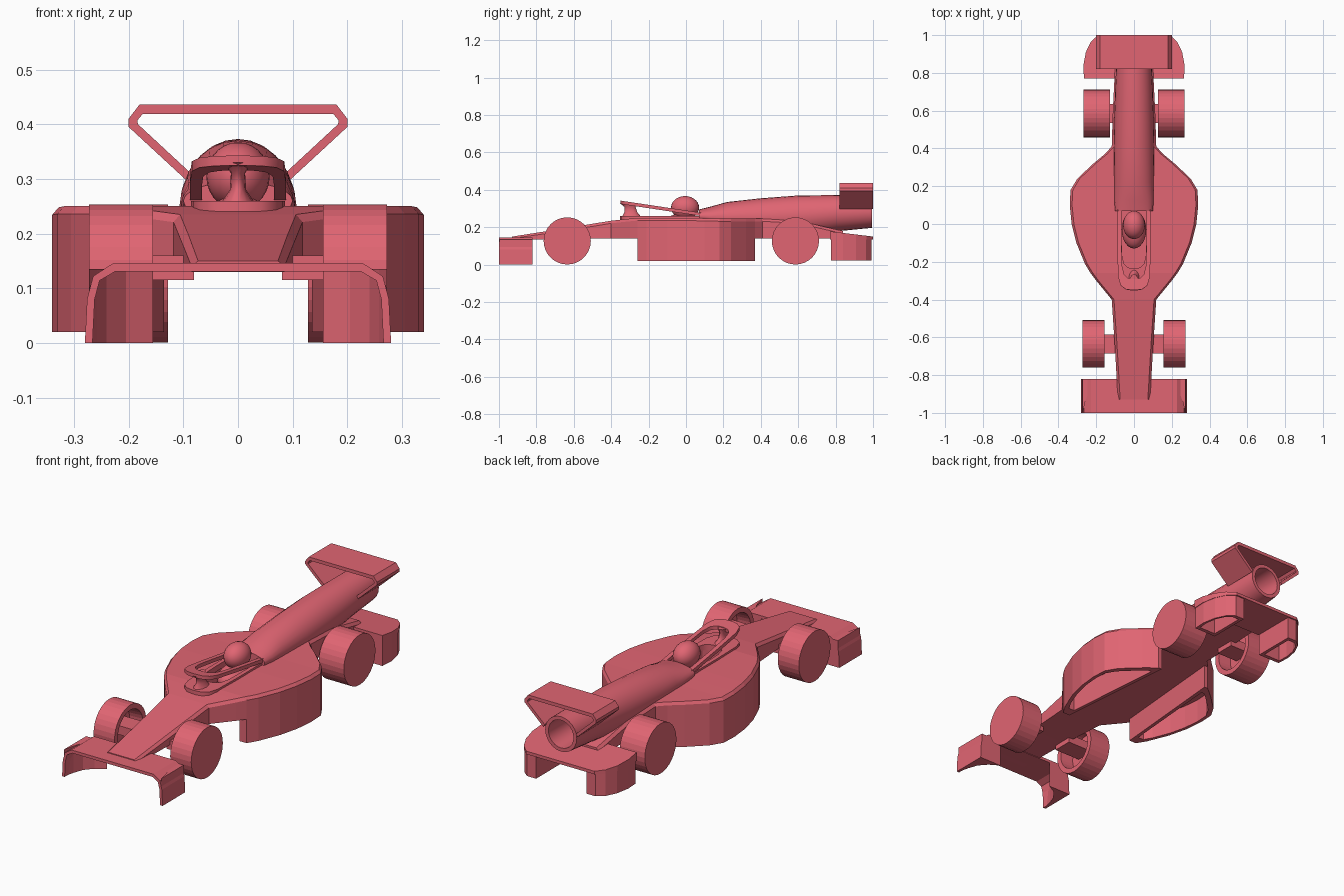
import bpy, bmesh, math

if "Cube" in bpy.data.objects:
    bpy.data.objects.remove(bpy.data.objects["Cube"])

red = bpy.data.materials.new("red_paint")
red.diffuse_color = (0.75, 0.13, 0.17, 1)
red.use_nodes = True
red.node_tree.nodes["Principled BSDF"].inputs["Base Color"].default_value = red.diffuse_color


def make(name, verts, faces, smooth=None):
    me = bpy.data.meshes.new(name)
    me.from_pydata(verts, [], faces)
    bm = bmesh.new()
    bm.from_mesh(me)
    bmesh.ops.recalc_face_normals(bm, faces=bm.faces)
    bm.to_mesh(me)
    bm.free()
    me.materials.append(red)
    ob = bpy.data.objects.new(name, me)
    bpy.context.collection.objects.link(ob)
    if smooth:
        bpy.ops.object.select_all(action='DESELECT')
        ob.select_set(True)
        bpy.context.view_layer.objects.active = ob
        bpy.ops.object.shade_smooth_by_angle(angle=math.radians(smooth))
    return ob


def loft(name, rings, loop=False, smooth=None):
    """Skin equal-sized rings; loop joins last to first, otherwise ends are capped."""
    n, m = len(rings[0]), len(rings)
    verts = [p for r in rings for p in r]
    faces = []
    for i in range(m if loop else m - 1):
        a, b = i * n, ((i + 1) % m) * n
        faces += [(a + k, a + (k + 1) % n, b + (k + 1) % n, b + k) for k in range(n)]
    if not loop:
        faces += [tuple(range(n)), tuple(range((m - 1) * n, m * n))]
    return make(name, verts, faces, smooth)


def at_z(outline, z):
    return [(x, y, z(y) if callable(z) else z) for x, y in outline]


def inset(outline, fx, fy):
    cx = sum(p[0] for p in outline) / len(outline)
    cy = (min(p[1] for p in outline) + max(p[1] for p in outline)) / 2
    return [(cx + (x - cx) * fx, cy + (y - cy) * fy) for x, y in outline]


def wall(name, outer, inner, z0, z1, smooth=None):
    return loft(name, [at_z(outer, z0), at_z(outer, z1), at_z(inner, z1), at_z(inner, z0)], True, smooth)


def extrude_y(name, profile, y0, y1):
    return loft(name, [[(x, y, z) for x, z in profile] for y in (y0, y1)])


def box(name, x0, x1, y0, y1, z0, z1):
    return extrude_y(name, [(x0, z0), (x1, z0), (x1, z1), (x0, z1)], y0, y1)


def mirror_pts(half):
    return half + [(-x, y) for x, y in reversed(half)]


def u_shape(w, front, rear):
    return mirror_pts([(w, rear), (w, (front + rear) / 2), (w * 0.96, front + 0.07),
                       (w * 0.8, front + 0.025), (w * 0.5, front + 0.005), (w * 0.15, front)])


def circle(x, r, cy, cz, n=32):
    return [(x, cy + r * math.cos(2 * math.pi * k / n), cz + r * math.sin(2 * math.pi * k / n)) for k in range(n)]


# main hull with nose and flared sides: y, half width, top
hull = [(-0.93, .085, .15), (-.64, .102, .196), (-.4, .118, .235), (-.3, .2, .246), (-.26, .23, .25),
        (-.21, .26, .25), (-.1, .305, .25), (0, .33, .25), (.1, .34, .248), (.18, .336, .246),
        (.24, .3, .246), (.32, .215, .246), (.37, .155, .246), (.41, .118, .246), (.6, .112, .235), (.84, .1, .18)]
rings = []
for y, w, t in hull:
    b = .13 if y < -.9 else .14
    half = [(w, b), (w, max(t - .014, b + .01)), (w - .012, t)]
    rings.append([(x, y, z) for x, z in mirror_pts(half)])
body = loft("main_body", rings)

# cockpit opening
cutter = loft("cockpit_cutter", [at_z(u_shape(.07, -.235, .09), z) for z in (.175, .4)])
cutter.hide_render = True
cutter.hide_set(True)
cut = body.modifiers.new("cockpit", 'BOOLEAN')
cut.object = cutter
cut.operation = 'DIFFERENCE'
cut.solver = 'EXACT'

# engine cover ending in an open exhaust tube: y, half width, half height, centre z
cover = [(.07, .1, .035, .26), (.13, .104, .055, .255), (.22, .104, .085, .25), (.4, .107, .105, .25),
         (.6, .104, .112, .258), (.8, .096, .097, .275), (.995, .088, .088, .285),
         (.995, .07, .07, .285), (.78, .066, .066, .285)]
loft("engine_cover", [[(rx * math.cos(a), y, cz + rz * math.sin(a))
                       for a in [2 * math.pi * k / 24 for k in range(24)]]
                      for y, rx, rz, cz in cover], smooth=35)

# rear wing: flat plate with slanted supports
outer = [(.095, .298), (.2, .395), (.2, .41), (.18, .436)]
inner = [(.088, .312), (.183, .4), (.184, .407), (.174, .419)]
o, i = mirror_pts(outer), mirror_pts(inner)
extrude_y("rear_wing", o + i[::-1], .82, 1.0)

# rear lower deck, sloping down to the back
deck = mirror_pts([(.265, .77), (.268, .84), (.255, .91), (.228, .965), (.19, 1.0)])
loft("rear_deck", [at_z(deck, .135), at_z(deck, lambda y: .178 - .12 * (y - .77))])

# protective hoop, cockpit lip and centre pillar
hoop_z = lambda y: .29 - .15 * y
wall("cockpit_hoop", u_shape(.088, -.35, .09), u_shape(.066, -.29, .09),
     lambda y: hoop_z(y) - .018, hoop_z, 40)
wall("cockpit_lip", u_shape(.086, -.352, .09), u_shape(.066, -.235, .09), .232, .26, 40)
loft("hoop_pillar", [[(rx * math.cos(k * math.pi / 6), y + ry * math.sin(k * math.pi / 6), z) for k in range(12)]
                     for rx, ry, y, z in [(.035, .055, -.29, .25), (.015, .035, -.295, .28),
                                          (.013, .03, -.3, .31), (.025, .045, -.31, .33)]], smooth=50)

# driver helmet and shoulders
for nm, loc, size in [("helmet", (0, -.005, .305), (.058, .075, .062)), ("driver_torso", (0, -.03, .21), (.065, .1, .06))]:
    bpy.ops.mesh.primitive_uv_sphere_add(segments=24, ring_count=14, radius=1, location=loc)
    ob = bpy.context.object
    ob.name = nm
    ob.scale = size
    ob.data.materials.append(red)
    bpy.ops.object.shade_smooth_by_angle(angle=math.radians(50))

# front wing: bent plate with downturned ends
o = mirror_pts([(.28, 0), (.276, .08), (.265, .122), (.228, .146)])
i = mirror_pts([(.266, 0), (.262, .08), (.253, .114), (.224, .131)])
extrude_y("front_wing", o + i[::-1], -1.0, -.82)

for s, side in ((1, "right"), (-1, "left")):
    flip = lambda pts: [(s * x, y) for x, y in pts]

    # curved vane inside each front wing end
    vane = flip([(.272, -.998), (.272, -.82), (.155, -.82), (.205, -.85), (.24, -.89), (.258, -.94)])
    loft(side + "_front_vane", [at_z(vane, z) for z in (0, .135)])

    # hollow side pod skirt under the flared hull
    pod = flip([(w, y) for y, w, t in hull if -.27 < y < .38] + [(.135, .37), (.19, -.26)])
    wall(side + "_side_pod", pod, inset(pod, .8, .84), .02, .141)

    # hollow rear pod
    rear = flip([(.14, .775), (.262, .775), (.266, .84), (.253, .91), (.227, .963), (.19, .993), (.14, .993)])
    wall(side + "_rear_pod", rear, inset(rear, .76, .82), .022, .137)

    # wheels, hollow on the inner side, with axles
    for end, y, x0, x1 in (("front", -.635, .155, .272), ("rear", .585, .128, .268)):
        loft(f"{side}_{end}_wheel", [circle(s * x, r, y, .127) for x, r in
                                     ((x1, .126), (x0, .126), (x0, .1), (x0 + .07, .095))], smooth=10)
        box(f"{side}_{end}_axle", s * .08, s * (x0 + .075), y - .05, y + .05, .115, .16)
